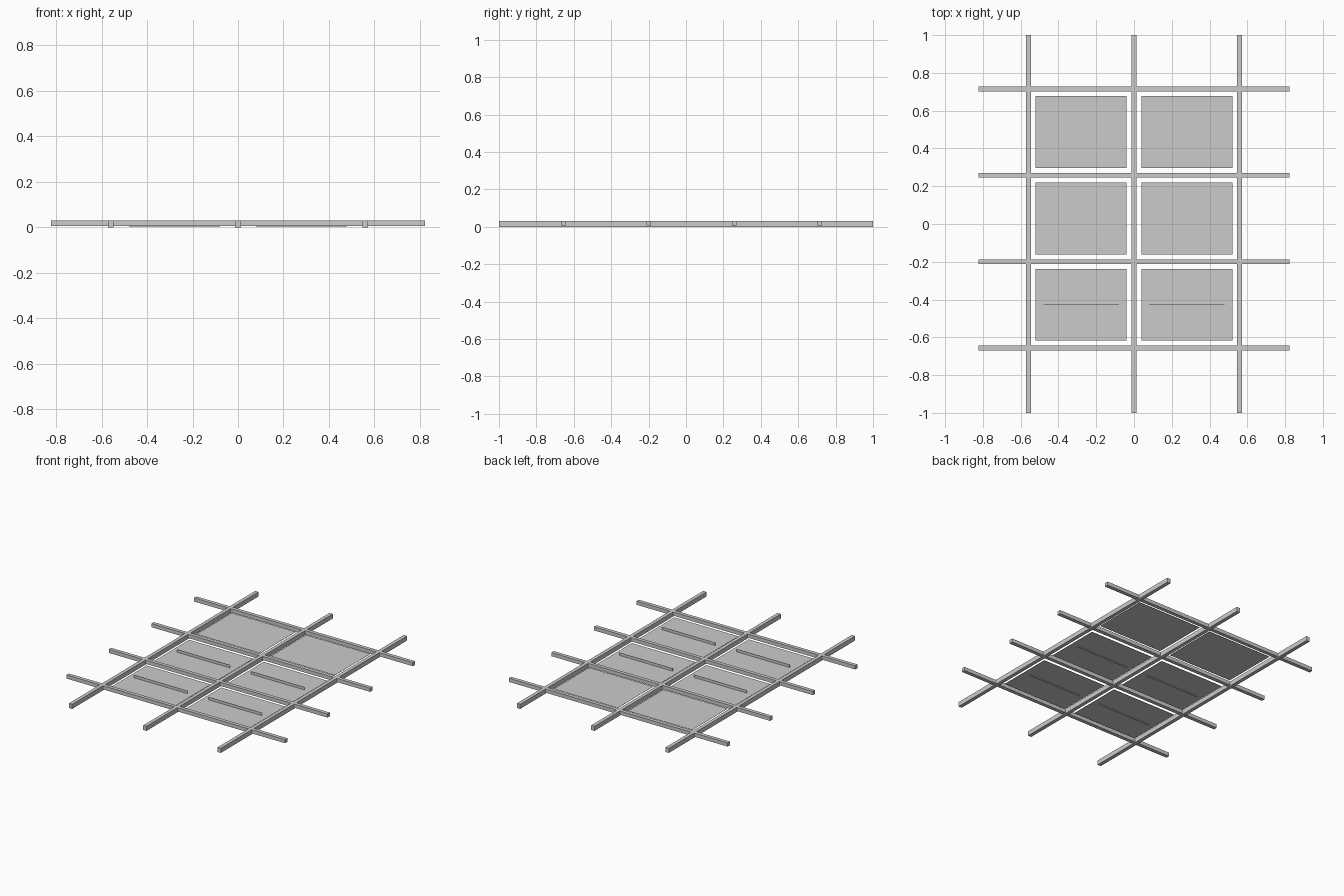
import bpy

if "Cube" in bpy.data.objects:
    bpy.data.objects.remove(bpy.data.objects["Cube"])


def box(name, x, y, z):
    """Box from (min, max) ranges on each axis."""
    verts = [(a, b, c) for a in x for b in y for c in z]
    faces = [(0, 1, 3, 2), (4, 6, 7, 5), (0, 4, 5, 1),
             (2, 3, 7, 6), (0, 2, 6, 4), (1, 5, 7, 3)]
    mesh = bpy.data.meshes.new(name)
    mesh.from_pydata(verts, [], faces)
    mesh.update()
    obj = bpy.data.objects.new(name, mesh)
    bpy.context.collection.objects.link(obj)
    return obj


RUNNERS_X = (-0.559, 0.0, 0.559)
CROSS_Y = (-0.656, -0.2, 0.258, 0.715)
HALF = 0.0125

# long runners along the depth
for x in RUNNERS_X:
    box("long_runner", (x - HALF, x + HALF), (-1, 1), (0, 0.031))

# cross runners, slightly shallower
for y in CROSS_Y:
    box("cross_runner", (-0.822, 0.822), (y - HALF, y + HALF), (0.006, 0.031))

# panels in each bay; the front two rows carry a thin upright fin
for row in range(3):
    cy = (CROSS_Y[row] + CROSS_Y[row + 1]) / 2
    z = 0.018 if row == 2 else 0.01
    for cx in (-0.28, 0.28):
        box("panel", (cx - 0.241, cx + 0.241), (cy - 0.19, cy + 0.19),
            (z, z + 0.001))
        if row < 2:
            box("panel_fin", (cx - 0.2, cx + 0.2), (cy - 0.001, cy + 0.001),
                (0.003, 0.03))
